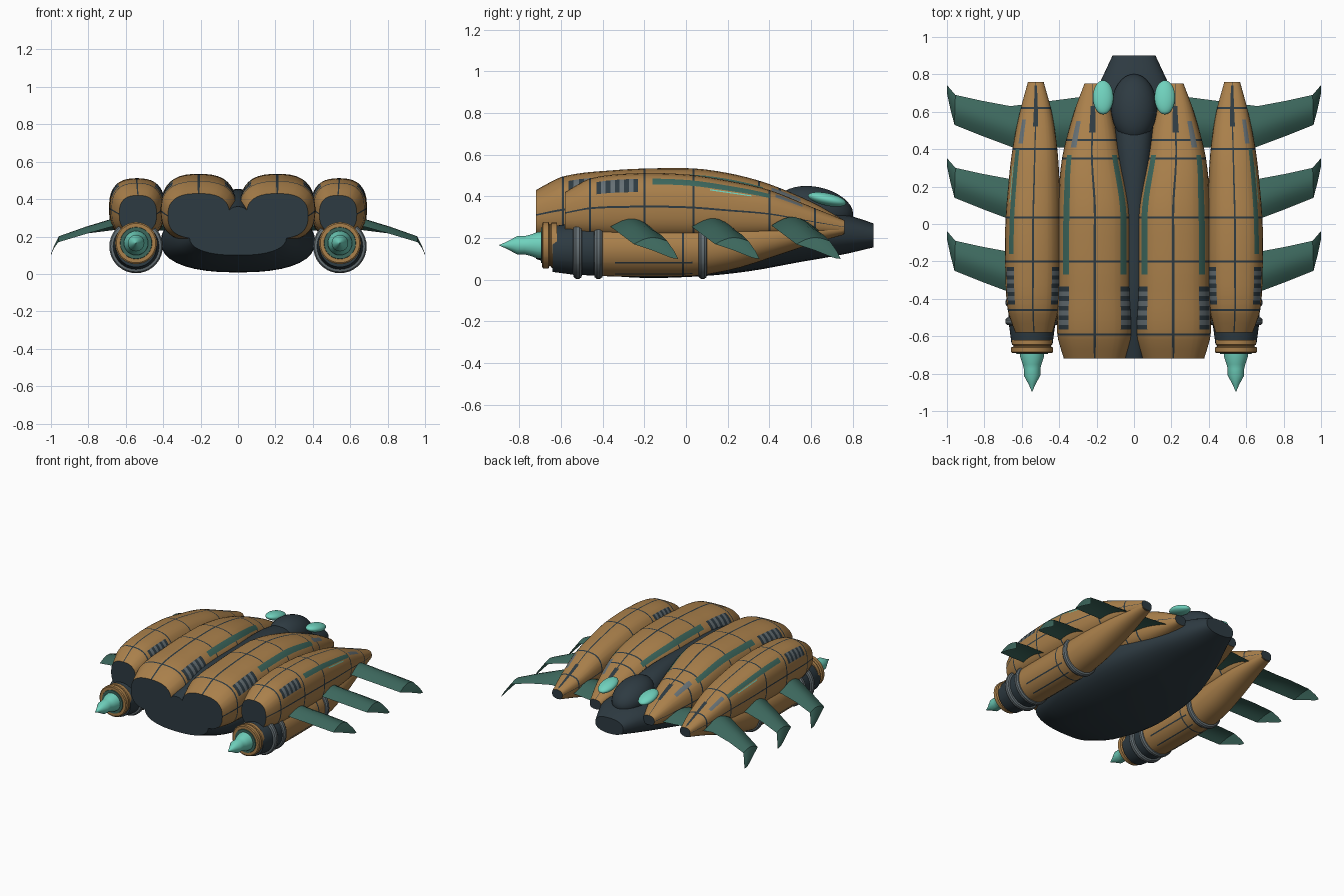
import bpy, bmesh
from math import sin, cos, radians, pi
from mathutils import Vector

if "Cube" in bpy.data.objects:
    bpy.data.objects.remove(bpy.data.objects["Cube"])

BRONZE, DARK, GREEN, AQUA, GREY = range(5)
MATERIALS = []
for mat_name, rgb in (("bronze", (0.40, 0.215, 0.07)), ("dark slate", (0.027, 0.043, 0.054)),
                      ("deep green", (0.045, 0.135, 0.108)), ("aqua", (0.16, 0.64, 0.51)),
                      ("steel grey", (0.13, 0.16, 0.175))):
    m = bpy.data.materials.new(mat_name)
    m.use_nodes = True
    m.diffuse_color = (*rgb, 1)
    m.node_tree.nodes["Principled BSDF"].inputs["Base Color"].default_value = (*rgb, 1)
    MATERIALS.append(m)


def finish(name, bm, mirror=True):
    """Turn a bmesh into a shaded, optionally mirrored object."""
    bmesh.ops.recalc_face_normals(bm, faces=bm.faces)
    mesh = bpy.data.meshes.new(name)
    bm.to_mesh(mesh)
    bm.free()
    for mat in MATERIALS:
        mesh.materials.append(mat)
    ob = bpy.data.objects.new(name, mesh)
    bpy.context.collection.objects.link(ob)
    bpy.ops.object.select_all(action="DESELECT")
    ob.select_set(True)
    bpy.context.view_layer.objects.active = ob
    bpy.ops.object.shade_smooth_by_angle(angle=radians(32))
    if mirror:
        ob.modifiers.new("mirror", "MIRROR").use_mirror_merge = False
    return ob


def sample(keys, y):
    """Smooth interpolation of section keys (y, centre x, half width, bottom, top)."""
    i = max(k for k in range(len(keys) - 1) if k == 0 or keys[k][0] <= y)
    a, b = keys[i], keys[i + 1]
    before, after = keys[max(i - 1, 0)], keys[min(i + 2, len(keys) - 1)]
    h = b[0] - a[0]
    t = (y - a[0]) / h
    out = [y]
    for c in range(1, 5):
        m0 = (b[c] - before[c]) / (b[0] - before[0]) * h
        m1 = (after[c] - a[c]) / (after[0] - a[0]) * h
        out.append((2*t**3 - 3*t**2 + 1) * a[c] + (t**3 - 2*t**2 + t) * m0
                   + (3*t**2 - 2*t**3) * b[c] + (t**3 - t**2) * m1)
    return out


def loft(name, sections, angles, power, paint, cap=DARK, mirror=True):
    """Skin superellipse sections along y, painting faces by paint(y, angle)."""
    bm = bmesh.new()
    rings = []
    for y, cx, w, lo, hi in sections:
        ring = []
        for a in angles:
            c, s = cos(radians(a)), sin(radians(a))
            px = abs(c) ** (2 / power) * (1 if c > 0 else -1)
            pz = abs(s) ** (2 / power) * (1 if s > 0 else -1)
            ring.append(bm.verts.new((cx + w * px, y, (lo + hi) / 2 + (hi - lo) / 2 * pz)))
        rings.append(ring)
    n = len(angles)
    for i in range(len(rings) - 1):
        y = (sections[i][0] + sections[i + 1][0]) / 2
        for j in range(n):
            k = (j + 1) % n
            f = bm.faces.new((rings[i][j], rings[i][k], rings[i + 1][k], rings[i + 1][j]))
            f.material_index = paint(y, (angles[j] + ((angles[k] - angles[j]) % 360) / 2) % 360)
    for ring in (rings[0], rings[-1]):
        bm.faces.new(ring).material_index = cap
    return finish(name, bm, mirror)


def stations(keys, step, cuts=()):
    lo, hi = keys[0][0], keys[-1][0]
    n = round((hi - lo) / step)
    ys = {round(lo + (hi - lo) * i / n, 4) for i in range(n + 1)} | {round(c, 4) for c in cuts}
    return [sample(keys, y) for y in sorted(ys) if lo <= y <= hi]


ROUND = list(range(0, 360, 10))
# Extra columns give clean borders for seams, stripes, vents and windows
half = [0.6, 20, 30, 33, 36, 45, 52, 62, 86, 89.4]
SHELL = sorted({*range(5, 360, 10), *half, *(180 - a for a in half), 180.6, 359.4})


def shell(name, keys, seams, stripe, vent, window, slot, outer):
    slats = 9
    cuts = [s + d for s in seams for d in (-.005, .005)] + [*stripe, *window, *slot]
    cuts += [vent[0] + (vent[1] - vent[0]) * i / slats for i in range(slats + 1)]

    def paint(y, a):
        fold = a if a <= 90 else 180 - a
        if 20 < fold < 52 and vent[0] < y < vent[1]:
            return GREY if int((y - vent[0]) / (vent[1] - vent[0]) * slats) % 2 else DARK
        if 36 < fold < 52 and stripe[0] < y < stripe[1] and (a < 90 or not outer):
            return GREEN
        if outer and 30 < a < 33 and 0.1 < y < 0.33:
            return AQUA
        if 45 < a < 62 and window[0] < y < window[1]:
            return GREY
        if abs(a - 90) < 4 and slot[0] < y < slot[1]:
            return DARK
        if any(abs(y - s) < .005 for s in seams) or abs(a - 90) < .6 or a % 180 < .3:
            return DARK
        return BRONZE

    loft(name, stations(keys, 0.05, cuts), SHELL, 2.6, paint)


# Wing-case shells
shell("inner_shell",
      [(-.72, .21, .165, .19, .43), (-.59, .21, .2, .175, .495), (-.35, .21, .2, .17, .525),
       (-.1, .21, .2, .17, .535), (.1, .21, .195, .17, .528), (.35, .225, .16, .17, .475),
       (.6, .22, .1, .19, .375), (.75, .22, .045, .22, .29)],
      (-.59, -.2, .035, .35, .45), (-.27, .37), (-.565, -.335), (.41, .55), (.49, .63), False)
shell("outer_shell",
      [(-.58, .535, .1, .22, .42), (-.46, .54, .135, .2, .485), (-.25, .54, .148, .19, .51),
       (0, .54, .148, .19, .505), (.2, .535, .138, .19, .475), (.4, .53, .12, .2, .43),
       (.6, .525, .085, .21, .35), (.76, .525, .042, .22, .285)],
      (-.46, -.2, .035, .4, .62), (-.16, .4), (-.43, -.23), (.43, .56), (.52, .74), True)


# Belly hull with the blunt nose, and the spine between the shells
def plain(colour):
    return lambda y, a: colour


hull = [(-.72, 0, .26, .1, .3), (-.55, 0, .34, .045, .32), (-.25, 0, .405, .01, .34),
        (.05, 0, .405, .015, .34), (.3, 0, .36, .04, .33), (.55, 0, .275, .085, .32),
        (.75, 0, .185, .12, .315), (.9, 0, .115, .155, .27)]
loft("belly_hull", stations(hull, .06), ROUND, 2.4, plain(DARK), mirror=False)
spine = [(-.72, 0, .07, .15, .36), (-.4, 0, .07, .2, .44), (0, 0, .07, .2, .455),
         (.4, 0, .1, .2, .44), (.65, 0, .1, .2, .37), (.85, 0, .09, .18, .27)]
loft("spine", stations(spine, .08), ROUND, 2.4, plain(DARK), mirror=False)


# Engines
def lathe(name, profile, z, paint, cap=DARK, cx=.545):
    loft(name, [(y, cx, r, z - r, z + r) for y, r in profile], ENGINE, 2, paint, cap)


strips = (210, 245, 295, 330)
ENGINE = sorted({*ROUND, *(a + 2 for a in strips)} | {a - 2 for a in strips})


def engine_paint(y, a):
    if y < -.4:
        return DARK
    strip = any(abs(a - s) < 2 for s in strips)
    return DARK if (strip and -.34 < y < .03) or -.02 < y < -.01 else BRONZE


lathe("engine_body", [(-.64, .11), (-.55, .122), (-.4, .13), (-.34, .132), (-.2, .133), (-.02, .132),
                      (-.01, .132), (.03, .13), (.1, .127)], .147, engine_paint)
lathe("nozzle_flange", [(-.69, .105), (-.685, .112), (-.66, .112), (-.655, .1),
                        (-.65, .1), (-.645, .108), (-.62, .108)], .165, plain(BRONZE), BRONZE)
lathe("nozzle_liner", [(-.695, .084), (-.68, .088)], .165, plain(GREEN), GREEN)
lathe("exhaust_spike", [(-.895, .002), (-.86, .017), (-.81, .044), (-.775, .044), (-.75, .05),
                        (-.71, .064), (-.68, .066)], .165, plain(AQUA), AQUA)
cowl = [(.08, .545, .128, .02, .275), (.25, .54, .12, .055, .28), (.45, .53, .1, .12, .28),
        (.6, .525, .075, .17, .28), (.755, .525, .042, .215, .27)]
loft("engine_cowl", stations(cowl, .06), ROUND, 2.1, plain(BRONZE))
for label, ring_y in (("rear", -.52), ("middle", -.42), ("front", .08)):
    lathe(label + "_clamp_ring", [(ring_y + dy, .132 + dr) for dy, dr in
          ((-.022, -.01), (-.018, .004), (-.008, .011), (.008, .011), (.018, .004), (.022, -.01))],
          .147, plain(GREY), GREY)


# Swept fins: sections are (lead point, trail point, camber, thickness)
def fin(name, dy, inner):
    sections = [((inner, .69 if inner < .4 else .65, .23), (inner, .41, .25), .03, .018),
                ((.66, .63, .235), (.65, .41, .26), .035, .018),
                ((.82, .66, .215), (.81, .47, .215), .024, .013),
                ((.955, .69, .185), (.96, .53, .17), .015, .009),
                ((.985, .725, .135), (.983, .62, .14), .006, .005),
                ((1.0, .742, .1), (1.0, .7, .108), 0, .002)]
    bm = bmesh.new()
    rings = []
    chord = [i / 8 for i in range(9)]
    for lead, trail, camber, thick in sections:
        lead, trail = Vector(lead), Vector(trail)
        ring = []
        for side, ts in ((1, chord), (-1, chord[-2:0:-1])):
            for t in ts:
                p = lead.lerp(trail, t)
                p.z += (camber + side * thick) * sin(pi * t)
                p.y += dy
                ring.append(bm.verts.new(p))
        rings.append(ring)
    n = len(rings[0])
    for a, b in zip(rings, rings[1:]):
        for j in range(n):
            bm.faces.new((a[j], a[(j + 1) % n], b[(j + 1) % n], b[j]))
    bm.faces.new(rings[0])
    bm.faces.new(rings[-1])
    for f in bm.faces:
        f.material_index = GREEN
    finish(name, bm)


for label, dy, inner in (("front", 0, .2), ("middle", -.39, .5), ("rear", -.78, .5)):
    fin(label + "_fin", dy, inner)


# Cockpit dome and eye pods
def ball(name, centre, radii, tilt, colour, mirror):
    bm = bmesh.new()
    bmesh.ops.create_uvsphere(bm, u_segments=32, v_segments=18, radius=1)
    for v in bm.verts:
        x, y, z = (c * r for c, r in zip(v.co, radii))
        v.co = Vector(centre) + Vector((x, y * cos(tilt) - z * sin(tilt), y * sin(tilt) + z * cos(tilt)))
    for f in bm.faces:
        f.material_index = colour
    finish(name, bm, mirror)


ball("cockpit_dome", (0, .62, .34), (.122, .185, .105), radians(-12), DARK, False)
ball("eye_pod", (.165, .677, .385), (.055, .093, .03), radians(-12), AQUA, True)
